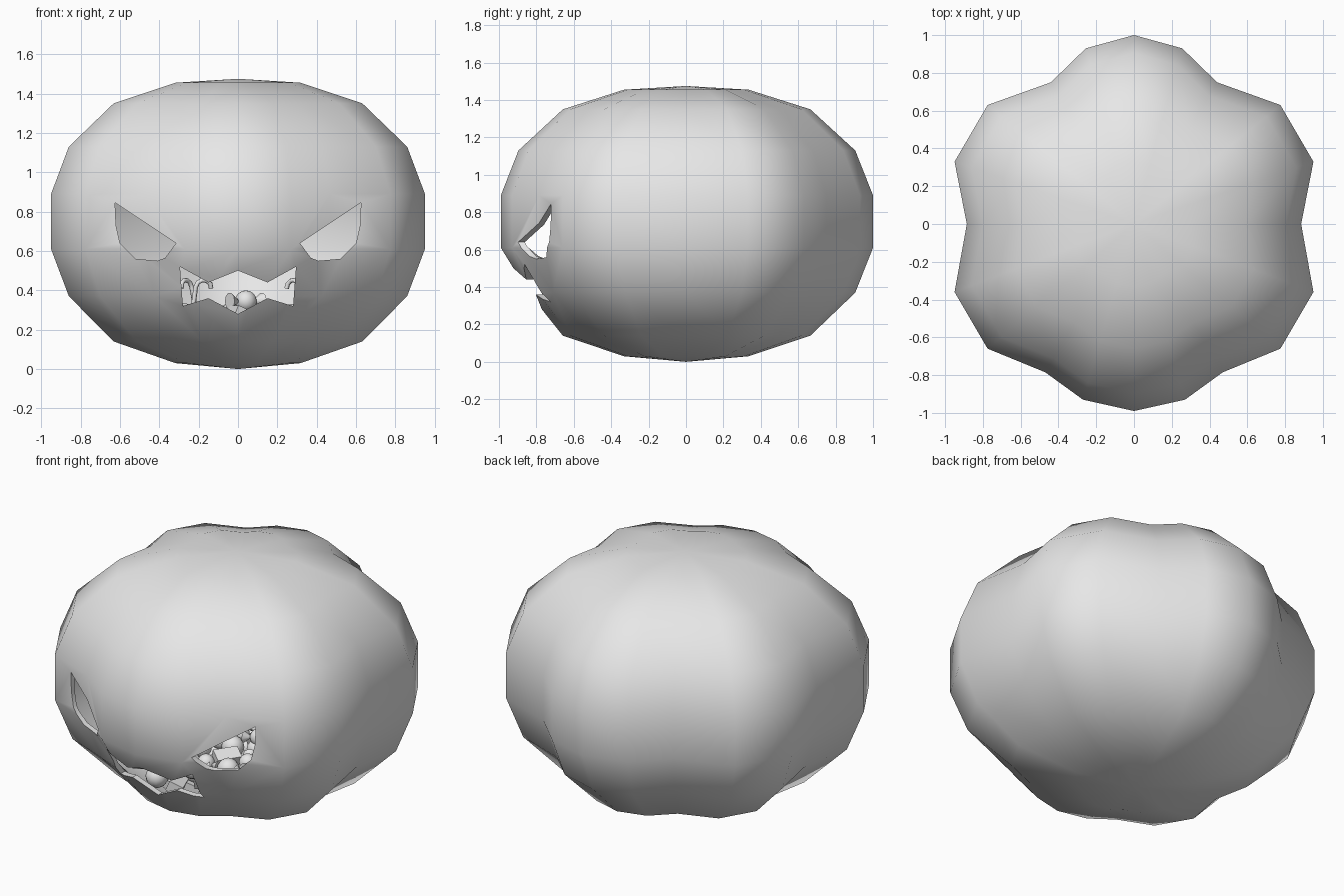
import bpy, bmesh, math, random
from mathutils import Matrix, Vector

if "Cube" in bpy.data.objects:
    bpy.data.objects.remove(bpy.data.objects["Cube"])

random.seed(4)
grey = bpy.data.materials.new("plain grey")
grey.diffuse_color = (0.8, 0.8, 0.8, 1)
grey.use_nodes = True
grey.node_tree.nodes["Principled BSDF"].inputs["Base Color"].default_value = grey.diffuse_color


def make_object(name, bm, smooth=True):
    bmesh.ops.recalc_face_normals(bm, faces=bm.faces[:])
    mesh = bpy.data.meshes.new(name)
    bm.to_mesh(mesh)
    bm.free()
    mesh.materials.append(grey)
    ob = bpy.data.objects.new(name, mesh)
    bpy.context.collection.objects.link(ob)
    if smooth:
        select_only(ob)
        bpy.ops.object.shade_smooth_by_angle(angle=math.radians(50))
    return ob


def select_only(ob):
    bpy.ops.object.select_all(action='DESELECT')
    ob.select_set(True)
    bpy.context.view_layer.objects.active = ob


# Pumpkin shell: lobed plan outline scaled up a round profile
half = [(0, 1), (.255, .93), (.44, .75), (.775, .63), (.95, .33), (.885, 0),
        (.95, -.36), (.775, -.66), (.47, -.785), (.27, -.93), (0, -.99)]
outline = half + [(-x, y) for x, y in half[-2:0:-1]]
rings = [(.335, .03), (.665, .14), (.905, .37), (1, .61),
         (1, .89), (.905, 1.13), (.665, 1.35), (.335, 1.455)]
bm = bmesh.new()
loops = []
for s, z in rings:
    loop = []
    for x, y in outline:
        lip = .94 if z == .37 and y < -.9 else 1    # recessed lower lip
        loop.append(bm.verts.new((x * s, y * s * lip, z)))
    loops.append(loop)
n = len(outline)
for a, b in zip(loops, loops[1:]):
    for i in range(n):
        j = (i + 1) % n
        bm.faces.new((a[i], a[j], b[j], b[i]))
for loop, z in ((loops[0], 0), (loops[-1], 1.475)):
    pole = bm.verts.new((0, 0, z))
    for i in range(n):
        bm.faces.new((loop[i], loop[(i + 1) % n], pole))
shell = make_object("pumpkin_shell", bm, False)
thick = shell.modifiers.new("wall", 'SOLIDIFY')
thick.thickness = .03
thick.offset = -1

# Carved face: prism cutters for the eyes and the jagged mouth
eye = [(.625, .845), (.315, .64), (.37, .565), (.41, .55), (.52, .56),
       (.6, .64), (.62, .73)]
upper = [(-.295, .52), (-.15, .44), (0, .50), (.15, .44), (.295, .52)]
lower = [(.28, .32), (.15, .36), (0, .28), (-.15, .36), (-.28, .32)]
shapes = {"right_eye_cutter": eye,
          "left_eye_cutter": [(-x, z) for x, z in eye],
          "mouth_cutter": upper + lower}
for name, pts in shapes.items():
    bm = bmesh.new()
    face = bm.faces.new([bm.verts.new((x, -1.2, z)) for x, z in pts])
    ext = bmesh.ops.extrude_face_region(bm, geom=[face])
    bmesh.ops.translate(bm, vec=(0, .75, 0),
                        verts=[v for v in ext['geom'] if isinstance(v, bmesh.types.BMVert)])
    cutter = make_object(name, bm, False)
    cutter.hide_render = True
    cutter.hide_set(True)
    cut = shell.modifiers.new(name, 'BOOLEAN')
    cut.operation = 'DIFFERENCE'
    cut.solver = 'EXACT'
    cut.object = cutter
select_only(shell)
for mod in [m.name for m in shell.modifiers]:
    bpy.ops.object.modifier_apply(modifier=mod)
bpy.ops.object.shade_smooth_by_angle(angle=math.radians(45))
for name in shapes:
    bpy.data.objects.remove(bpy.data.objects[name])


# Sweets heaped inside
def ball(bm, at, r):
    bmesh.ops.create_uvsphere(bm, u_segments=12, v_segments=8, radius=r,
                              matrix=Matrix.Translation(at))


def wrapped(bm, at, r, turn):
    ball(bm, at, r)
    for side in (-1, 1):    # flared wrapper ends
        m = (Matrix.Translation(at) @ Matrix.Rotation(turn, 4, 'Z')
             @ Matrix.Translation((side * r * 1.35, 0, 0))
             @ Matrix.Rotation(side * math.pi / 2, 4, 'Y'))
        bmesh.ops.create_cone(bm, cap_ends=True, segments=10, radius1=r * .15,
                              radius2=r * .8, depth=r * .9, matrix=m)


def bar(bm, at, size, turn):
    m = (Matrix.Translation(at) @ Matrix.Rotation(turn, 4, 'Z')
         @ Matrix.Rotation(.4, 4, 'X') @ Matrix.Diagonal((size * 2.4, size * 1.4, size, 1)))
    bmesh.ops.create_cube(bm, size=1, matrix=m)


balls, wraps, bars = bmesh.new(), bmesh.new(), bmesh.new()
k = 0
for z, reach in ((.13, .36), (.21, .50), (.28, .60)):
    steps = int(reach / .15)
    for i in range(-steps, steps + 1):
        for j in range(-steps, steps + 1):
            p = Vector((i * .15 + random.uniform(-.03, .03),
                        j * .15 + random.uniform(-.03, .03), z))
            if p.xy.length > reach:
                continue
            turn = random.uniform(0, math.pi)
            if k % 3 == 0:
                ball(balls, p, random.uniform(.05, .065))
            elif k % 3 == 1:
                wrapped(wraps, p, .05, turn)
            else:
                bar(bars, p, .06, turn)
            k += 1
wrapped(wraps, Vector((.04, -.5, .345)), .055, .6)
make_object("round_sweets", balls)
make_object("wrapped_sweets", wraps)
make_object("chocolate_bars", bars, False)

# Hooked candy canes leaning against the wall
for i, (x, y, turn) in enumerate(((-.24, -.5, .2), (.3, .1, 2.4), (-.2, .3, 4))):
    curve = bpy.data.curves.new("candy_cane", 'CURVE')
    curve.dimensions = '3D'
    curve.bevel_depth = .012
    curve.bevel_resolution = 1
    pts = [(0, 0, 0)] + [(.04 - .04 * math.cos(a * math.pi / 5), 0,
                          .2 + .04 * math.sin(a * math.pi / 5)) for a in range(6)]
    line = curve.splines.new('POLY')
    line.points.add(len(pts) - 1)
    for p, co in zip(line.points, pts):
        p.co = (*co, 1)
    curve.materials.append(grey)
    cane = bpy.data.objects.new(f"candy_cane_{i + 1}", curve)
    cane.location = (x, y, .22)
    cane.rotation_euler = (.15, .1, turn)
    bpy.context.collection.objects.link(cane)
